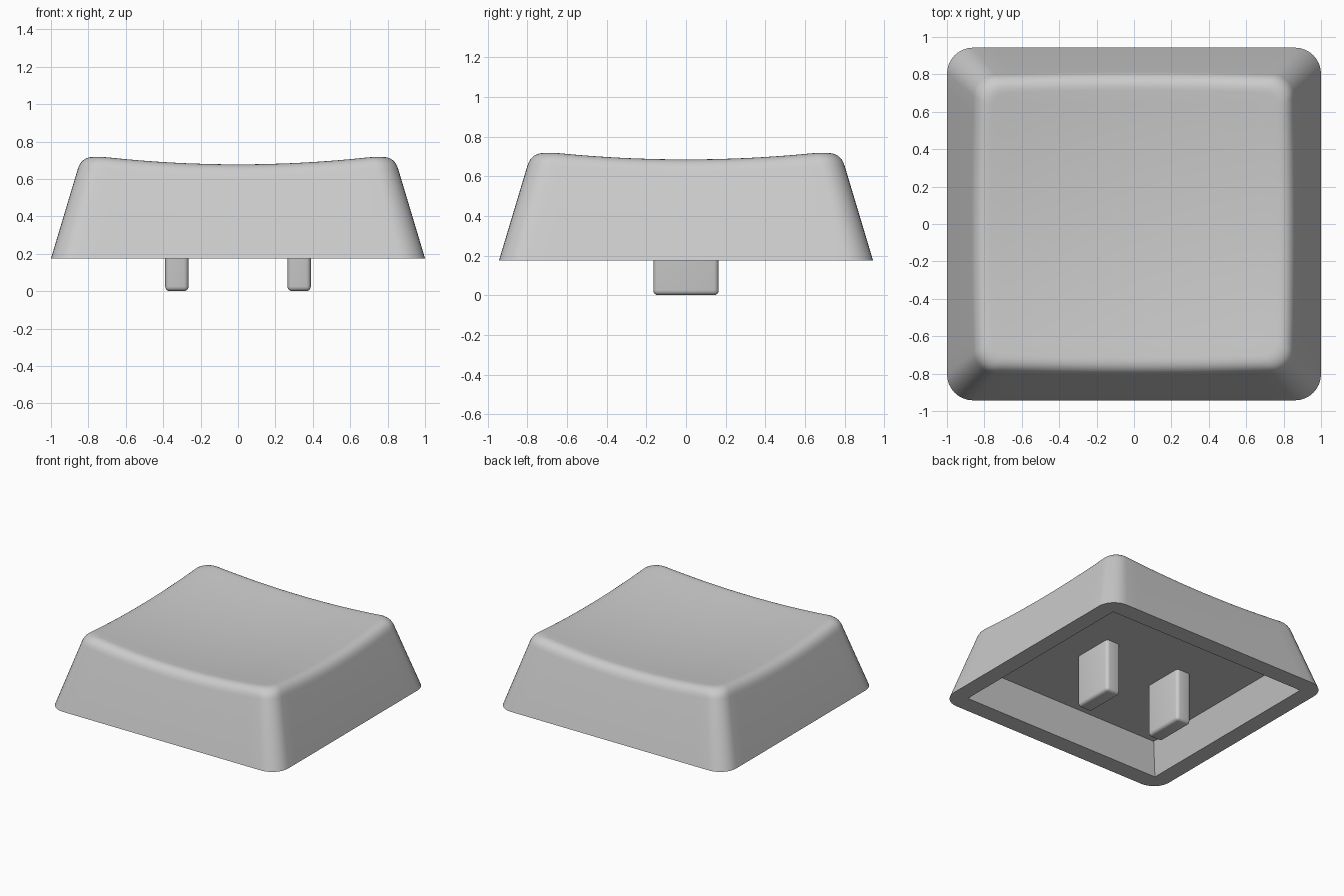
import bpy, bmesh, math

if "Cube" in bpy.data.objects:
    bpy.data.objects.remove(bpy.data.objects["Cube"])

BASE_Z, CEIL_Z, TAPER = 0.175, 0.41, 0.3
SIDE, ARC = 16, 8          # segments per straight side and per corner

grey = bpy.data.materials.new("light grey plastic")
grey.diffuse_color = (0.6, 0.6, 0.6, 1)
grey.use_nodes = True
grey.node_tree.nodes["Principled BSDF"].inputs["Base Color"].default_value = grey.diffuse_color


def outline(hx, hy, r):
    """Rounded rectangle, counter-clockwise, with a fixed point count."""
    centres = [(hx - r, hy - r), (r - hx, hy - r), (r - hx, r - hy), (hx - r, r - hy)]
    pts = []
    for q, (cx, cy) in enumerate(centres):
        arc = [(cx + r * math.cos((q + i / ARC) * math.pi / 2),
                cy + r * math.sin((q + i / ARC) * math.pi / 2)) for i in range(ARC + 1)]
        nx, ny = centres[(q + 1) % 4]
        a = (q + 1) * math.pi / 2
        end = (nx + r * math.cos(a), ny + r * math.sin(a))
        pts += arc
        for i in range(1, SIDE):
            t = i / SIDE
            pts.append(tuple(arc[-1][k] * (1 - t) + end[k] * t for k in (0, 1)))
    return pts


def dish(x, y):
    return 0.636 + 0.08 * (x * x + y * y)


def wall_point(i, z):
    d = TAPER * (z - BASE_Z)
    return outline(1 - d, 0.943 - d, 0.14 - 0.05 * (z - BASE_Z))[i]


def finish(bm, name):
    bmesh.ops.remove_doubles(bm, verts=bm.verts, dist=1e-5)
    bmesh.ops.recalc_face_normals(bm, faces=bm.faces)
    mesh = bpy.data.meshes.new(name)
    bm.to_mesh(mesh)
    bm.free()
    obj = bpy.data.objects.new(name, mesh)
    bpy.context.collection.objects.link(obj)
    mesh.materials.append(grey)
    bpy.ops.object.select_all(action='DESELECT')
    obj.select_set(True)
    bpy.context.view_layer.objects.active = obj
    return obj


# Cap shell: cavity, rim, tapered wall, rounded top edge and dished top
n = 4 * (ARC + SIDE)
rings = [[(x, y, CEIL_Z) for x, y in outline(0.80, 0.735, 0)],
         [(x, y, BASE_Z) for x, y in outline(0.87, 0.805, 0)],
         [(x, y, BASE_Z) for x, y in outline(1, 0.943, 0.14)]]
FILLET, STEPS = 0.075, 8
fillet = [[] for _ in range(STEPS + 1)]
for i in range(n):
    z = 0.7
    for _ in range(5):                       # where the wall meets the dish
        x, y = wall_point(i, z)
        z = dish(x, y)
    lx, ly = wall_point(i, z - FILLET)
    ix, iy = outline(1 - TAPER * (z - BASE_Z) - FILLET,
                     0.943 - TAPER * (z - BASE_Z) - FILLET, 0.085)[i]
    ctrl = [(lx, ly, z - FILLET), (x, y, z), (ix, iy, dish(ix, iy))]
    for s in range(STEPS + 1):
        t = s / STEPS
        w = ((1 - t) ** 2, 2 * t * (1 - t), t * t)
        fillet[s].append(tuple(sum(w[j] * ctrl[j][k] for j in range(3)) for k in range(3)))
rings += fillet
for s in (0.9, 0.78, 0.65, 0.5, 0.35, 0.2, 0.08):
    rings.append([(x * s, y * s, dish(x * s, y * s)) for x, y, _ in fillet[-1]])

bm = bmesh.new()
loops = [[bm.verts.new(p) for p in ring] for ring in rings]
for a, b in zip(loops, loops[1:]):
    for i in range(n):
        j = (i + 1) % n
        bm.faces.new((a[i], a[j], b[j], b[i]))
bm.faces.new(loops[0])
bm.faces.new(loops[-1])
finish(bm, "cap_shell")
bpy.ops.object.shade_smooth_by_angle(angle=math.radians(35))

# Two mounting prongs hanging from the cavity ceiling
for side, name in ((-1, "left_prong"), (1, "right_prong")):
    bm = bmesh.new()
    bmesh.ops.create_cube(bm, size=1)
    for v in bm.verts:
        v.co = (v.co.x * 0.125 + side * 0.327, v.co.y * 0.33, (v.co.z + 0.5) * 0.43)
    edges = [e for e in bm.edges if min(v.co.z for v in e.verts) < 0.1]
    bmesh.ops.bevel(bm, geom=edges, offset=0.025, segments=4, profile=0.5, affect='EDGES')
    finish(bm, name)
    bpy.ops.object.shade_smooth_by_angle(angle=math.radians(35))
